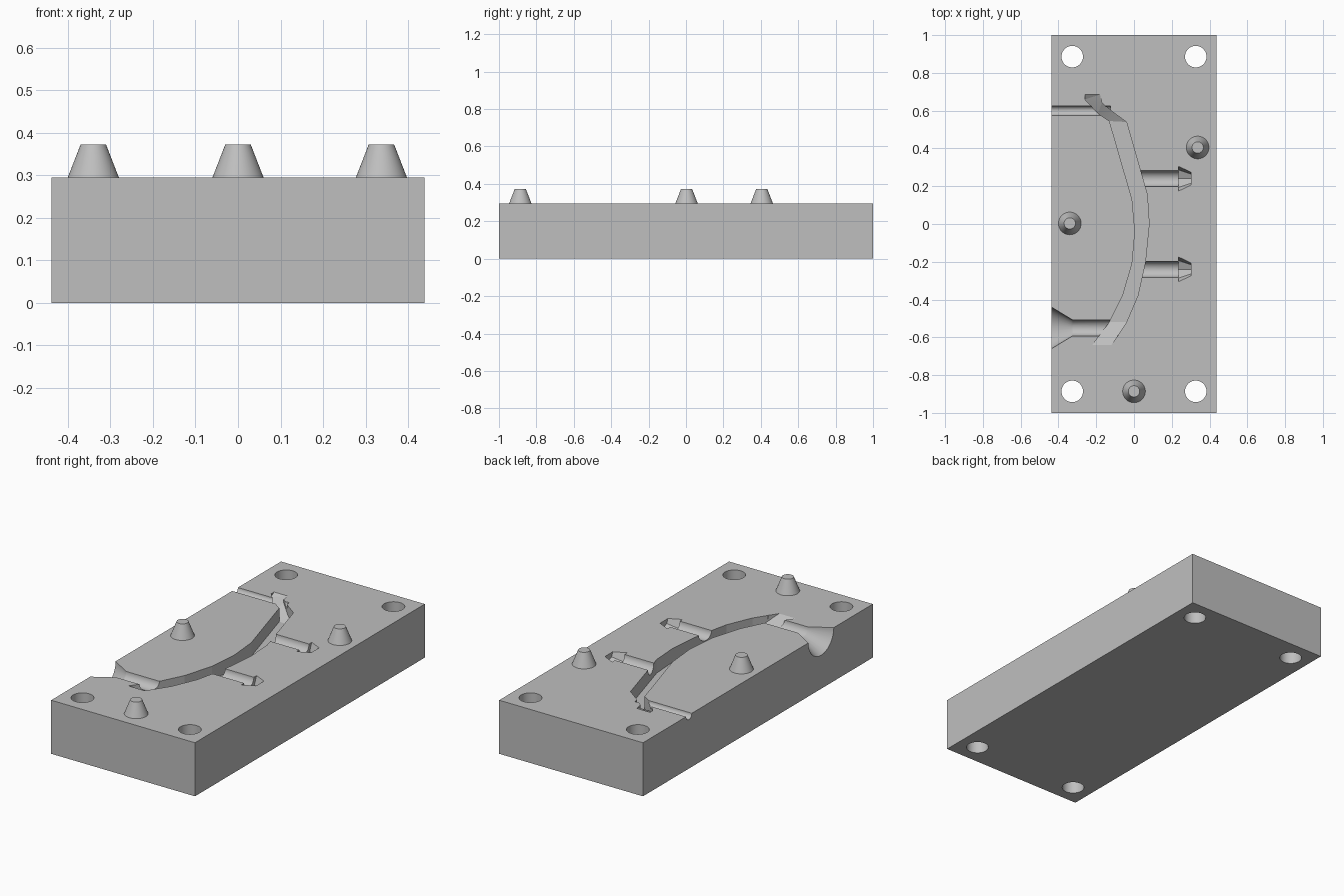
import bpy, bmesh
from math import pi
from mathutils import Matrix, Vector

if "Cube" in bpy.data.objects:
    bpy.data.objects.remove(bpy.data.objects["Cube"])

TOP = 0.295

grey = bpy.data.materials.new("plain grey")
grey.use_nodes = True
tone = (0.52, 0.52, 0.52, 1)
grey.diffuse_color = tone
grey.node_tree.nodes["Principled BSDF"].inputs["Base Color"].default_value = tone


def finish(bm, name):
    bmesh.ops.recalc_face_normals(bm, faces=bm.faces)
    mesh = bpy.data.meshes.new(name)
    bm.to_mesh(mesh)
    bm.free()
    mesh.materials.append(grey)
    obj = bpy.data.objects.new(name, mesh)
    bpy.context.collection.objects.link(obj)
    return obj


def cone(name, start, end, r1, r2, segments=48):
    """Round bar or taper running from start to end."""
    a, b = Vector(start), Vector(end)
    turn = Matrix.Rotation(pi / 2, 4, 'Y') if abs(b.x - a.x) > 0 else Matrix()
    bm = bmesh.new()
    bmesh.ops.create_cone(bm, cap_ends=True, segments=segments, radius1=r1, radius2=r2,
                          depth=(b - a).length,
                          matrix=Matrix.Translation((a + b) / 2) @ turn)
    return finish(bm, name)


def groove(name, x0, x1, y, r0, r1, segments=48):
    return cone(name, (x0, y, TOP), (x1, y, TOP), r0, r1, segments)


def channel(name, sections):
    """Loft of (left x, left y, right x, right y, depth) sections."""
    bm = bmesh.new()
    rings = []
    for lx, ly, rx, ry, depth in sections:
        low, high = TOP - depth, TOP + 0.05
        rings.append([bm.verts.new(p) for p in
                      ((lx, ly, low), (rx, ry, low), (rx, ry, high), (lx, ly, high))])
    for a, b in zip(rings, rings[1:]):
        for i in range(4):
            j = (i + 1) % 4
            bm.faces.new((a[i], a[j], b[j], b[i]))
    bm.faces.new(rings[0])
    bm.faces.new(rings[-1])
    bmesh.ops.triangulate(bm, faces=bm.faces)
    return finish(bm, name)


# Block
bm = bmesh.new()
bmesh.ops.create_cube(bm, size=1, matrix=Matrix.Translation((0, 0, TOP / 2))
                      @ Matrix.Diagonal((0.876, 2, TOP, 1)))
block = finish(bm, "mold_block")

# Curved cavity with a ramp at each end
D = 0.075
cutters = [channel("cavity_cutter", [
    (-0.26, 0.685, -0.18, 0.685, 0.0),
    (-0.26, 0.66, -0.17, 0.64, 0.018),
    (-0.19, 0.585, -0.115, 0.595, 0.05),
    (-0.13, 0.545, -0.04, 0.54, D),
    (-0.01, 0.13, 0.07, 0.155, D),
    (0.005, -0.04, 0.08, 0.0, D),
    (-0.01, -0.21, 0.06, -0.2, D),
    (-0.06, -0.38, 0.02, -0.38, D),
    (-0.13, -0.52, -0.04, -0.52, D),
    (-0.22, -0.64, -0.12, -0.64, 0.0),
])]

# Pouring funnel with its runner, and the vent
cutters += [
    groove("funnel_cutter", -0.47, -0.325, -0.55, 0.13, 0.042),
    groove("runner_cutter", -0.35, -0.085, -0.55, 0.043, 0.043),
    groove("vent_cutter", -0.47, -0.125, 0.6, 0.025, 0.025),
]

# Two stud grooves with tapered heads
for y in (0.24, -0.24):
    cutters += [
        groove("stud_cutter", 0.03, 0.25, y, 0.042, 0.042),
        groove("stud_head_cutter", 0.235, 0.302, y, 0.066, 0.034, 8),
    ]

# Corner bolt holes
for x in (-0.327, 0.327):
    for y in (-0.886, 0.886):
        cutters.append(cone("bolt_hole_cutter", (x, y, -0.1), (x, y, TOP + 0.1), 0.057, 0.057))

# Carve the block
bpy.context.view_layer.objects.active = block
for cutter in cutters:
    mod = block.modifiers.new(cutter.name, 'BOOLEAN')
    mod.operation = 'DIFFERENCE'
    mod.solver = 'EXACT'
    mod.object = cutter
    cutter.hide_render = True
    bpy.ops.object.modifier_apply(modifier=mod.name)
for cutter in cutters:
    bpy.data.objects.remove(cutter)

# Registration pegs
parts = [block]
for x, y in ((-0.34, 0.003), (0, -0.886), (0.337, 0.405)):
    parts.append(cone("registration_peg", (x, y, TOP), (x, y, TOP + 0.077), 0.06, 0.03))

# Smooth round walls, keep edges sharp
bpy.ops.object.select_all(action='DESELECT')
for part in parts:
    part.select_set(True)
bpy.ops.object.shade_smooth_by_angle(angle=pi / 20)
